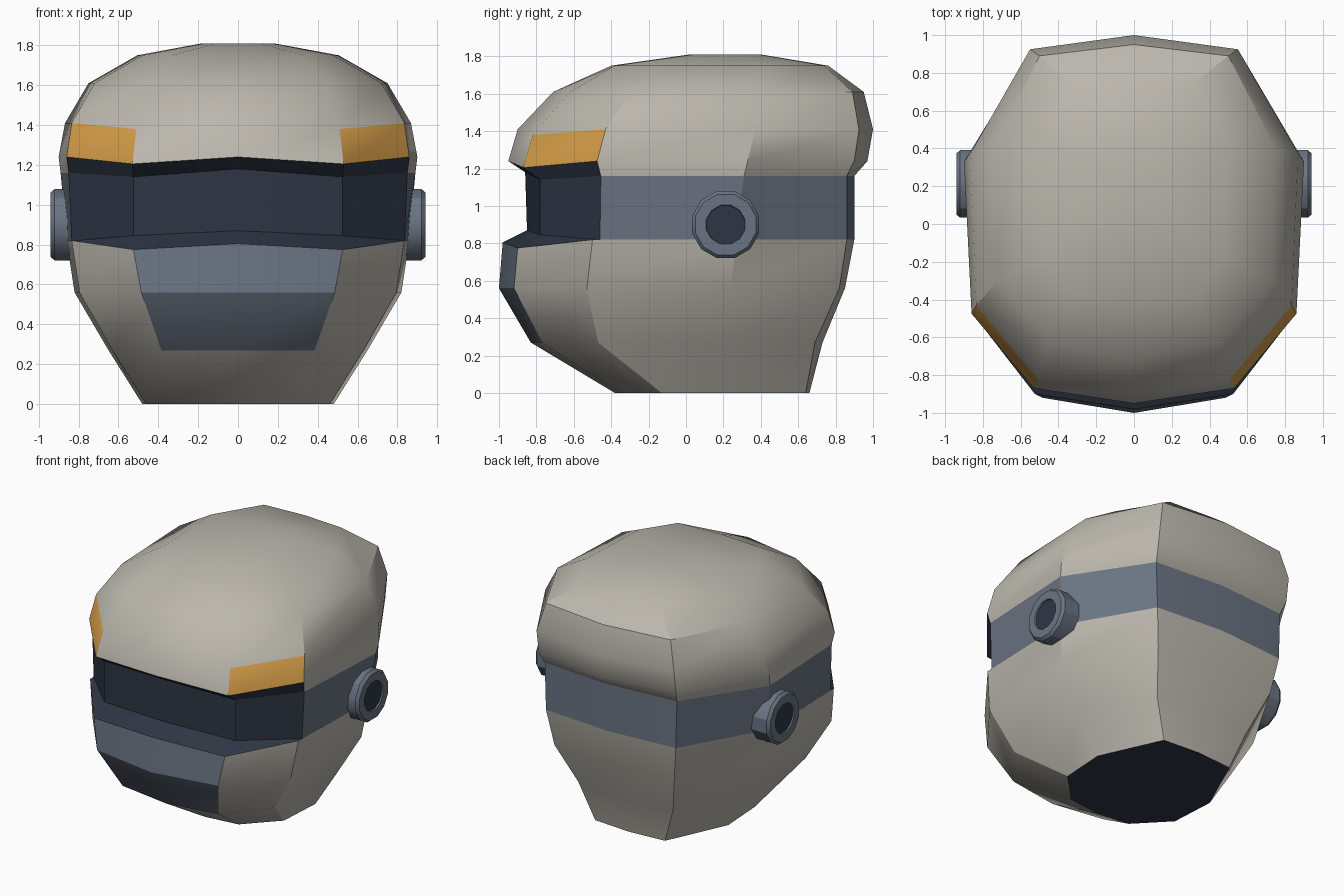
import bpy
import bmesh
import math

cube = bpy.data.objects.get("Cube")
if cube:
    bpy.data.objects.remove(cube, do_unlink=True)


def make_material(name, color):
    mat = bpy.data.materials.new(name)
    mat.use_nodes = True
    mat.diffuse_color = (*color, 1)
    mat.node_tree.nodes["Principled BSDF"].inputs["Base Color"].default_value = (*color, 1)
    return mat


SHELL, STEEL, DARK, AMBER = range(4)
MATERIALS = [
    make_material("warm grey shell", (0.5, 0.475, 0.42)),
    make_material("blue grey steel", (0.145, 0.175, 0.227)),
    make_material("dark navy", (0.027, 0.037, 0.058)),
    make_material("amber", (0.64, 0.325, 0.062)),
]

# Segments of each half ring, counted from the front centre to the back centre
FRONT, CHEEK = 0, 1


def ring(z, front, corner, cheek, side, back_corner, back, lift=(0, 0)):
    """Mirrored ten-point cross-section; lift shifts the front centre and corners in z."""
    half = [(0, front, z + lift[0]), (*corner, z + lift[1])]
    half += [(*p, z) for p in (cheek, side, back_corner)]
    half.append((0, back, z))
    return half + [(-x, y, h) for x, y, h in half[-2:0:-1]]


def finish(bm, name):
    mesh = bpy.data.meshes.new(name)
    bm.to_mesh(mesh)
    bm.free()
    for mat in MATERIALS:
        mesh.materials.append(mat)
    obj = bpy.data.objects.new(name, mesh)
    bpy.context.collection.objects.link(obj)
    bpy.ops.object.select_all(action="DESELECT")
    obj.select_set(True)
    bpy.context.view_layer.objects.active = obj
    bpy.ops.object.shade_smooth_by_angle(angle=math.radians(30))
    return obj


def loft(name, rings, paint, cap_bottom=False, cap_top=False):
    """Skin a stack of rings; paint(level, segment) picks each face's colour."""
    bm = bmesh.new()
    verts = {}

    def vert(co):
        key = tuple(round(c, 4) for c in co)
        if key not in verts:
            verts[key] = bm.verts.new(co)
        return verts[key]

    loops = [[vert(co) for co in r] for r in rings]
    count = len(loops[0])
    for level, (low, high) in enumerate(zip(loops, loops[1:])):
        for i in range(count):
            j = (i + 1) % count
            corners = list(dict.fromkeys((low[i], low[j], high[j], high[i])))
            if len(corners) > 2:
                face = bm.faces.new(corners)
                face.material_index = paint(level, min(i, count - 1 - i))
    if cap_bottom:
        bm.faces.new(loops[0][::-1]).material_index = DARK
    if cap_top:
        bm.faces.new(loops[-1]).material_index = SHELL
    return finish(bm, name)


# Cross-sections shared by neighbouring parts
visor_bottom = ring(0.82, -0.85, (0.525, -0.78), (0.835, -0.46), (0.86, 0.27),
                    (0.52, 0.86), 0.9, lift=(0.05, 0.025))
visor_top = ring(1.16, -0.86, (0.525, -0.78), (0.85, -0.455), (0.89, 0.31),
                 (0.53, 0.86), 0.9, lift=(0.02, -0.02))

# Jaw: neck opening, chin, face plate and the ledge under the visor
jaw_rings = [
    ring(0, -0.38, (0.25, -0.35), (0.46, -0.13), (0.48, 0.2), (0.28, 0.64), 0.66),
    ring(0.27, -0.83, (0.385, -0.77), (0.63, -0.47), (0.65, 0.21), (0.38, 0.69), 0.73),
    ring(0.56, -1.0, (0.485, -0.92), (0.795, -0.53), (0.82, 0.24), (0.48, 0.82), 0.85),
    ring(0.82, -0.98, (0.525, -0.9), (0.835, -0.5), (0.86, 0.27), (0.52, 0.86), 0.9,
         lift=(-0.015, -0.045)),
    visor_bottom,
]


def paint_jaw(level, segment):
    if level == 3 and segment <= CHEEK:
        return DARK
    if level in (1, 2) and segment == FRONT:
        return STEEL
    return SHELL


loft("jaw_shell", jaw_rings, paint_jaw, cap_bottom=True)

# Recessed visor in front, steel band around the sides and back
loft("visor_and_band", [visor_bottom, visor_top],
     lambda level, segment: DARK if segment <= CHEEK else STEEL)

# Dome: overhanging brow, amber brow panels and crown
dome_rings = [
    visor_top,
    ring(1.24, -0.95, (0.53, -0.87), (0.86, -0.475), (0.9, 0.33), (0.55, 0.9), 0.97,
         lift=(0, -0.035)),
    ring(1.41, -0.9, (0.51, -0.82), (0.835, -0.43), (0.868, 0.37), (0.55, 0.925), 1.0,
         lift=(0, -0.03)),
    ring(1.61, -0.71, (0.45, -0.62), (0.72, -0.3), (0.75, 0.4), (0.5, 0.89), 0.95),
    ring(1.75, -0.4, (0.33, -0.38), (0.48, -0.15), (0.505, 0.42), (0.31, 0.74), 0.76),
    ring(1.81, 0.02, (0.11, 0.04), (0.17, 0.12), (0.18, 0.28), (0.11, 0.39), 0.4),
]


def paint_dome(level, segment):
    if level == 0 and segment <= CHEEK:
        return DARK
    if level == 1 and segment == CHEEK:
        return AMBER
    return SHELL


loft("dome_shell", dome_rings, paint_dome, cap_top=True)


# Round ear caps with a sunken dark centre
def ear_cap(name, side, sides=12):
    profile = [(0.185, 0.8), (0.185, 0.92), (0.168, 0.94), (0.108, 0.94), (0.105, 0.93)]
    bm = bmesh.new()
    loops = []
    for radius, x in profile:
        angles = [math.tau * (k + 0.5) / sides for k in range(sides)]
        loops.append([bm.verts.new((side * x, 0.212 + radius * math.cos(a),
                                    0.9 + radius * math.sin(a))) for a in angles])
    for low, high in zip(loops, loops[1:]):
        for i in range(sides):
            j = (i + 1) % sides
            bm.faces.new((low[i], low[j], high[j], high[i])).material_index = STEEL
    bm.faces.new(loops[-1]).material_index = DARK
    bm.faces.new(loops[0][::-1]).material_index = STEEL
    bmesh.ops.recalc_face_normals(bm, faces=bm.faces)
    return finish(bm, name)


ear_cap("left_ear_cap", 1)
ear_cap("right_ear_cap", -1)
